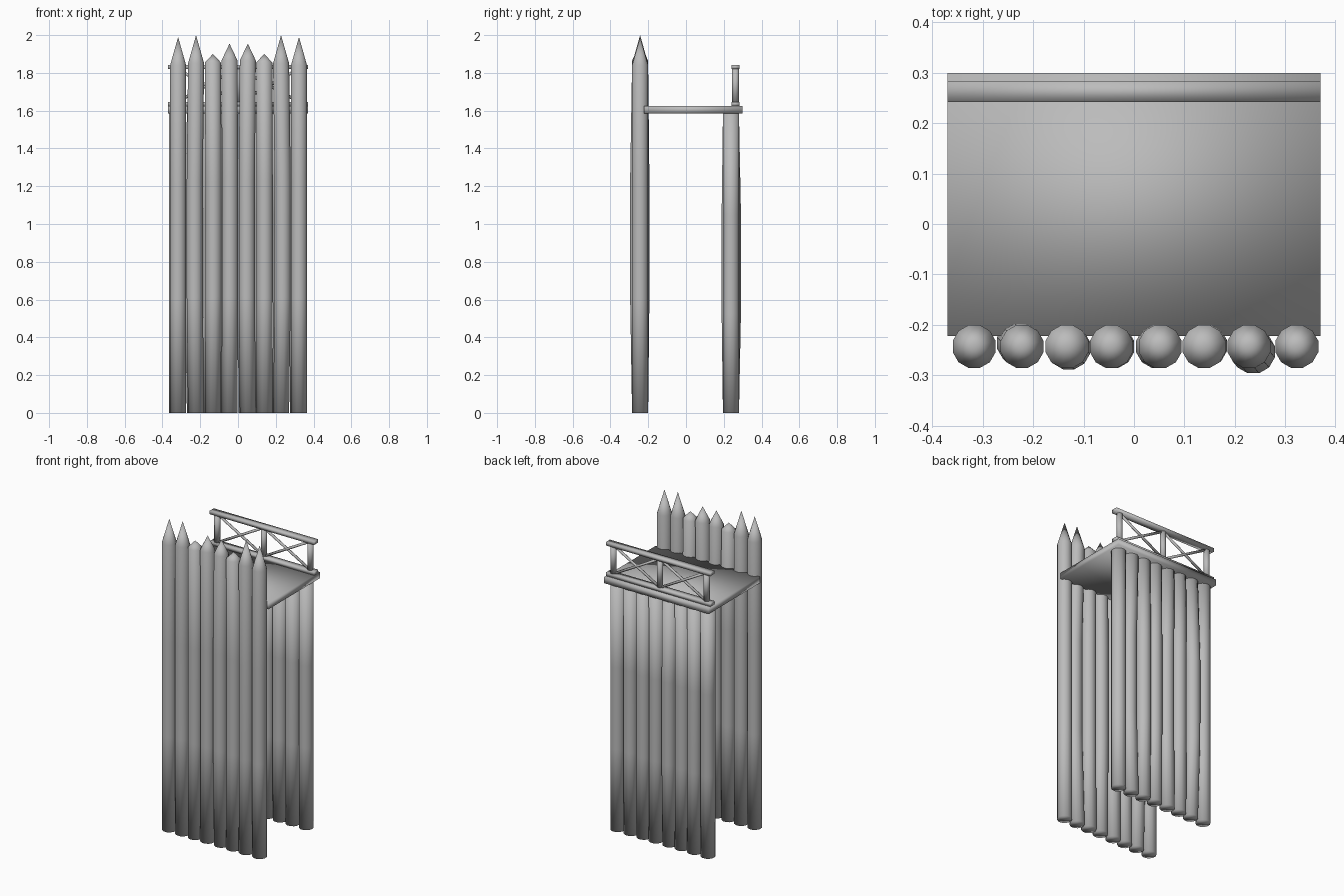
import bpy, bmesh, math
from mathutils import Vector

if "Cube" in bpy.data.objects:
    bpy.data.objects.remove(bpy.data.objects["Cube"])

grey = bpy.data.materials.new("plain_grey")
grey.use_nodes = True
grey.diffuse_color = (0.5, 0.5, 0.5, 1)
grey.node_tree.nodes["Principled BSDF"].inputs["Base Color"].default_value = (0.5, 0.5, 0.5, 1)


def finish(bm, name):
    bmesh.ops.recalc_face_normals(bm, faces=bm.faces)
    for f in bm.faces:
        f.smooth = True
    mesh = bpy.data.meshes.new(name)
    bm.to_mesh(mesh)
    bm.free()
    mesh.materials.append(grey)
    ob = bpy.data.objects.new(name, mesh)
    bpy.context.collection.objects.link(ob)
    return ob


def log(name, x, y, height, bend, tip=None, sides=12, radius=0.044):
    """Upright log, bent slightly in the middle, with an optional sharpened tip."""
    bm = bmesh.new()
    rings = []
    for t in (0, 0.33, 0.66, 1):
        sway = math.sin(math.pi * t)
        ring = []
        for i in range(sides):
            a = math.tau * (i + 0.5) / sides
            ring.append(bm.verts.new((x + bend[0] * sway + radius * math.cos(a),
                                      y + bend[1] * sway + radius * math.sin(a), height * t)))
        rings.append(ring)
    for low, high in zip(rings, rings[1:]):
        for i in range(sides):
            j = (i + 1) % sides
            bm.faces.new((low[i], low[j], high[j], high[i]))
    bm.faces.new(rings[0])
    if tip:
        point = bm.verts.new((x, y, tip))
        for i in range(sides):
            bm.faces.new((rings[-1][i], rings[-1][(i + 1) % sides], point))
    else:
        bm.faces.new(rings[-1])
    return finish(bm, name)


def box(name, low, high):
    bm = bmesh.new()
    bmesh.ops.create_cube(bm, size=1)
    low, high = Vector(low), Vector(high)
    for v in bm.verts:
        v.co = (low + high) / 2 + v.co * (high - low)
    return finish(bm, name)


def bar(name, start, end, radius, sides):
    start, end = Vector(start), Vector(end)
    axis = end - start
    bm = bmesh.new()
    bmesh.ops.create_cone(bm, cap_ends=True, segments=sides, radius1=radius,
                          radius2=radius, depth=axis.length)
    turn = axis.to_track_quat("Z", "Y")
    for v in bm.verts:
        v.co = turn @ v.co + (start + end) / 2
    return finish(bm, name)


# Sharpened front wall and plain rear supports
xs = (-0.317, -0.222, -0.133, -0.045, 0.052, 0.139, 0.228, 0.323)
tips = (1.99, 2.0, 1.9, 1.955, 1.955, 1.9, 2.0, 1.99)
shoulders = (1.84, 1.85, 1.855, 1.865, 1.865, 1.855, 1.85, 1.84)
bends = ((0, 0), (-0.008, 0.008), (0.004, -0.003), (0.003, 0),
         (-0.006, 0), (0.003, 0.002), (0.01, -0.012), (0, 0))
for n, (x, tip, shoulder, bend) in enumerate(zip(xs, tips, shoulders, bends), 1):
    log(f"front_log_{n}", x, -0.243, shoulder, bend, tip)
    log(f"rear_log_{n}", -x, 0.238, 1.59, (-bend[0], -bend[1]))

# Platform
box("platform", (-0.37, -0.222, 1.585), (0.37, 0.3, 1.625))

# Rear railing
box("top_rail", (-0.37, 0.242, 1.82), (0.37, 0.283, 1.842))
box("bottom_rail", (-0.37, 0.242, 1.625), (0.37, 0.283, 1.647))
ry = 0.262
for side, x in (("right", -0.33), ("middle", 0), ("left", 0.33)):
    bar(f"{side}_rail_post", (x, ry, 1.64), (x, ry, 1.825), 0.018, 12)
for side, s in (("right", -1), ("left", 1)):
    inner, outer = 0.015 * s, 0.315 * s
    bar(f"{side}_rising_brace", (inner, ry, 1.65), (outer, ry, 1.817), 0.008, 8)
    bar(f"{side}_falling_brace", (inner, ry, 1.817), (outer, ry, 1.65), 0.008, 8)
